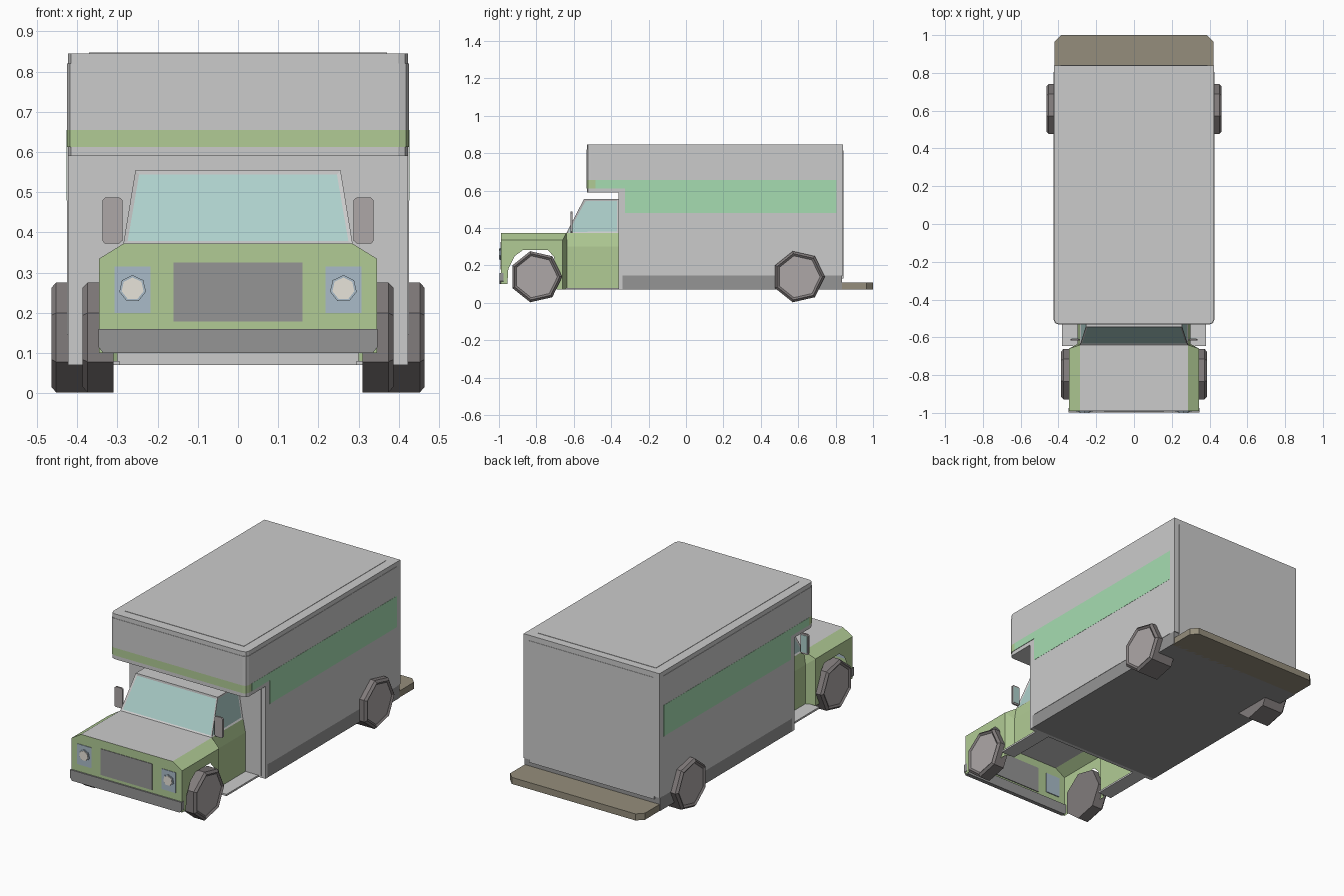
import bpy, bmesh, math
from mathutils import Vector, Matrix

if "Cube" in bpy.data.objects:
    bpy.data.objects.remove(bpy.data.objects["Cube"])


def mat(name, r, g, b):
    m = bpy.data.materials.new(name)
    m.diffuse_color = (r, g, b, 1)
    m.use_nodes = True
    m.node_tree.nodes["Principled BSDF"].inputs["Base Color"].default_value = m.diffuse_color
    return m


PANEL = mat("panel_grey", .70, .70, .70)
TRIM = mat("trim_grey", .55, .55, .55)
DARK = mat("dark_grey", .30, .30, .30)
GREEN = mat("leaf_green", .44, .60, .30)
STRIPE = mat("stripe_green", .38, .72, .44)
GLASS = mat("glass", .42, .63, .60)
TYRE = mat("tyre", .22, .20, .20)
HUB = mat("hub", .42, .39, .39)
BLUE = mat("lamp_blue", .40, .50, .58)
LAMP = mat("lamp", .80, .77, .70)
WOOD = mat("step_brown", .30, .27, .20)
PALE = mat("pillar_grey", .78, .78, .78)


def finish(bm, name, mats, mirror=False):
    bmesh.ops.remove_doubles(bm, verts=bm.verts, dist=1e-5)
    bmesh.ops.recalc_face_normals(bm, faces=bm.faces)
    me = bpy.data.meshes.new(name)
    bm.to_mesh(me)
    bm.free()
    for m in mats:
        me.materials.append(m)
    ob = bpy.data.objects.new(name, me)
    bpy.context.collection.objects.link(ob)
    if mirror:
        md = ob.modifiers.new("Mirror", 'MIRROR')
        md.merge_threshold = .0005
    return ob


def prism_bm(axis, pts, a, b):
    """Profile swept along an axis: x takes (y,z), y takes (x,z), z takes (x,y)."""
    place = {'x': lambda u, v, t: (t, u, v),
             'y': lambda u, v, t: (u, t, v),
             'z': lambda u, v, t: (u, v, t)}[axis]
    bm = bmesh.new()
    lo = [bm.verts.new(place(u, v, a)) for u, v in pts]
    hi = [bm.verts.new(place(u, v, b)) for u, v in pts]
    bm.faces.new(lo)
    bm.faces.new(hi)
    n = len(pts)
    for i in range(n):
        j = (i + 1) % n
        bm.faces.new((lo[i], lo[j], hi[j], hi[i]))
    return bm


def prism(name, m, axis, pts, a, b, mirror=False):
    return finish(prism_bm(axis, pts, a, b), name, [m], mirror)


def box(name, m, x0, x1, y0, y1, z0, z1, mirror=False):
    return prism(name, m, 'z', [(x0, y0), (x1, y0), (x1, y1), (x0, y1)], z0, z1, mirror)


def ring(cu, cv, r, n=7, start=0):
    return [(cu + r * math.cos(start + math.tau * i / n),
             cv + r * math.sin(start + math.tau * i / n)) for i in range(n)]


# Cargo box: L-shaped side profile with the overhang above the cab
W = .423
bm = prism_bm('x', [(-.36, .145), (.84, .145), (.84, .845), (-.53, .845),
                    (-.53, .59), (-.36, .59)], -W, W)
corners = [e for e in bm.edges if all(v.co.y < -.52 for v in e.verts)
           and abs(e.verts[0].co.z - e.verts[1].co.z) > .1]
bmesh.ops.bevel(bm, geom=corners, offset=.025, segments=2, profile=.5, affect='EDGES')
finish(bm, "cargo_box", [TRIM])
box("cargo_floor_skirt", DARK, -W, W, -.34, .835, .07, .145)
box("cargo_front_sill", TRIM, -W, W, -.36, -.34, .07, .145)

# Side panels and stripes
prism("side_panel", PANEL, 'x', [(-.485, .612), (-.325, .612), (-.325, .145),
      (.805, .145), (.805, .82), (-.485, .82)], W - .01, W + .002, True)
prism("side_stripe", STRIPE, 'x', [(-.485, .612), (-.325, .612), (-.325, .48),
      (.805, .48), (.805, .655), (-.485, .655)], W - .01, W + .003, True)

# Overhang front, wrapping round the corners
wrap = [(-.425, -.485), (-.425, -.507), (-.418, -.525), (-.40, -.532),
        (.40, -.532), (.418, -.525), (.425, -.507), (.425, -.485)]
prism("overhang_stripe", GREEN, 'z', wrap, .612, .655)
prism("overhang_panel", PANEL, 'z', wrap, .655, .82)

# Roof, rear door and lower front panels
box("roof_panel", PANEL, -.37, .37, -.475, .795, .83, .847)
box("rear_door", PANEL, -.39, .39, .83, .842, .13, .815)
box("lower_front_panel", PANEL, -.398, .398, -.362, -.35, .08, .57)

# Rear step
prism("rear_step", WOOD, 'z', [(-.42, .82), (.42, .82), (.42, .965), (.385, 1),
                               (-.385, 1), (-.42, .965)], .07, .107)

# Cab body shell, right half then mirrored; underside is open
arch = [(-.955, .10), (-.95, .18), (-.915, .25), (-.87, .283), (-.74, .283),
        (-.705, .245), (-.692, .07)]
shell = [
    ([(0, -.99, .372), (.285, -.99, .372), (.285, -.64, .372), (0, -.64, .372)], 1),
    ([(.285, -.99, .372), (.345, -.99, .335), (.345, -.66, .335), (.285, -.64, .372)], 0),
    ([(.345, -.99, .10)] + [(.345, y, z) for y, z in arch] +
     [(.345, -.66, .07), (.345, -.66, .335), (.345, -.99, .335)], 0),
    ([(.345, -.66, .07), (.30, -.635, .07), (.30, -.635, .30), (.345, -.66, .335)], 0),
    ([(.345, -.66, .335), (.30, -.635, .30), (.285, -.64, .372)], 0),
    ([(.30, -.635, .07), (.30, -.36, .07), (.30, -.36, .30), (.30, -.635, .30)], 0),
    ([(.30, -.635, .30), (.30, -.36, .30), (.285, -.36, .372), (.285, -.64, .372)], 0),
    ([(0, -.99, .10), (.345, -.99, .10), (.345, -.99, .335), (.285, -.99, .372),
      (0, -.99, .372)], 0),
]
bm = bmesh.new()
for pts, mi in shell:
    bm.faces.new([bm.verts.new(p) for p in pts]).material_index = mi
finish(bm, "cab_body", [GREEN, PANEL], True)

# Windscreen and side windows, inset into the upper cab
bm = prism_bm('x', [(-.64, .372), (-.36, .372), (-.36, .555), (-.545, .555)], -.285, .285)
for v in bm.verts:
    if v.co.z > .5:
        v.co.x *= .255 / .285
bmesh.ops.recalc_face_normals(bm, faces=bm.faces)
panes = [f for f in bm.faces if abs(f.normal.x) > .5 or f.normal.y < -.5]
bmesh.ops.inset_individual(bm, faces=panes, thickness=.014, depth=-.004)
for f in panes:
    f.material_index = 1
finish(bm, "upper_cab", [PALE, GLASS])

# Bumper, grille and headlights
prism("front_bumper", DARK, 'y', [(-.335, .10), (.335, .10), (.347, .115), (.347, .16),
                                  (-.347, .16), (-.347, .115)], -.998, -.975)
box("grille", DARK, -.16, .16, -.993, -.985, .178, .325)
box("headlight_panel", BLUE, .218, .307, -.993, -.985, .20, .315, True)
prism("headlight_rim", BLUE, 'y', ring(.262, .26, .034, 7, math.pi / 2), -.997, -.985, True)
prism("headlight", LAMP, 'y', ring(.262, .26, .028, 7, math.pi / 2), -1, -.985, True)

# Running boards beside the doors
box("running_board", TRIM, .295, .38, -.645, -.36, .07, .08, True)

# Door mirrors with glass facing back
prism("door_mirror", HUB, 'y', [(.295, .373), (.332, .373), (.337, .38), (.337, .48),
      (.33, .487), (.295, .487), (.287, .48), (.287, .38)], -.618, -.608, True)
box("mirror_glass", GLASS, .293, .331, -.61, -.606, .382, .478, True)

# Seven-sided wheels with recessed hubs
for name, y, x0, x1 in (("front_wheel", -.802, .31, .386), ("rear_wheel", .602, .32, .464)):
    bm = prism_bm('x', ring(y, .139, .14), x0, x1)
    bmesh.ops.recalc_face_normals(bm, faces=bm.faces)
    outer = [f for f in bm.faces if f.normal.x > .9]
    rim = [e for e in outer[0].edges]
    bmesh.ops.bevel(bm, geom=rim, offset=.012, segments=1, affect='EDGES')
    outer = [f for f in bm.faces if f.normal.x > .9]
    bmesh.ops.inset_individual(bm, faces=outer, thickness=.012, depth=-.008)
    for f in outer:
        f.material_index = 1
    finish(bm, name, [TYRE, HUB], True)
